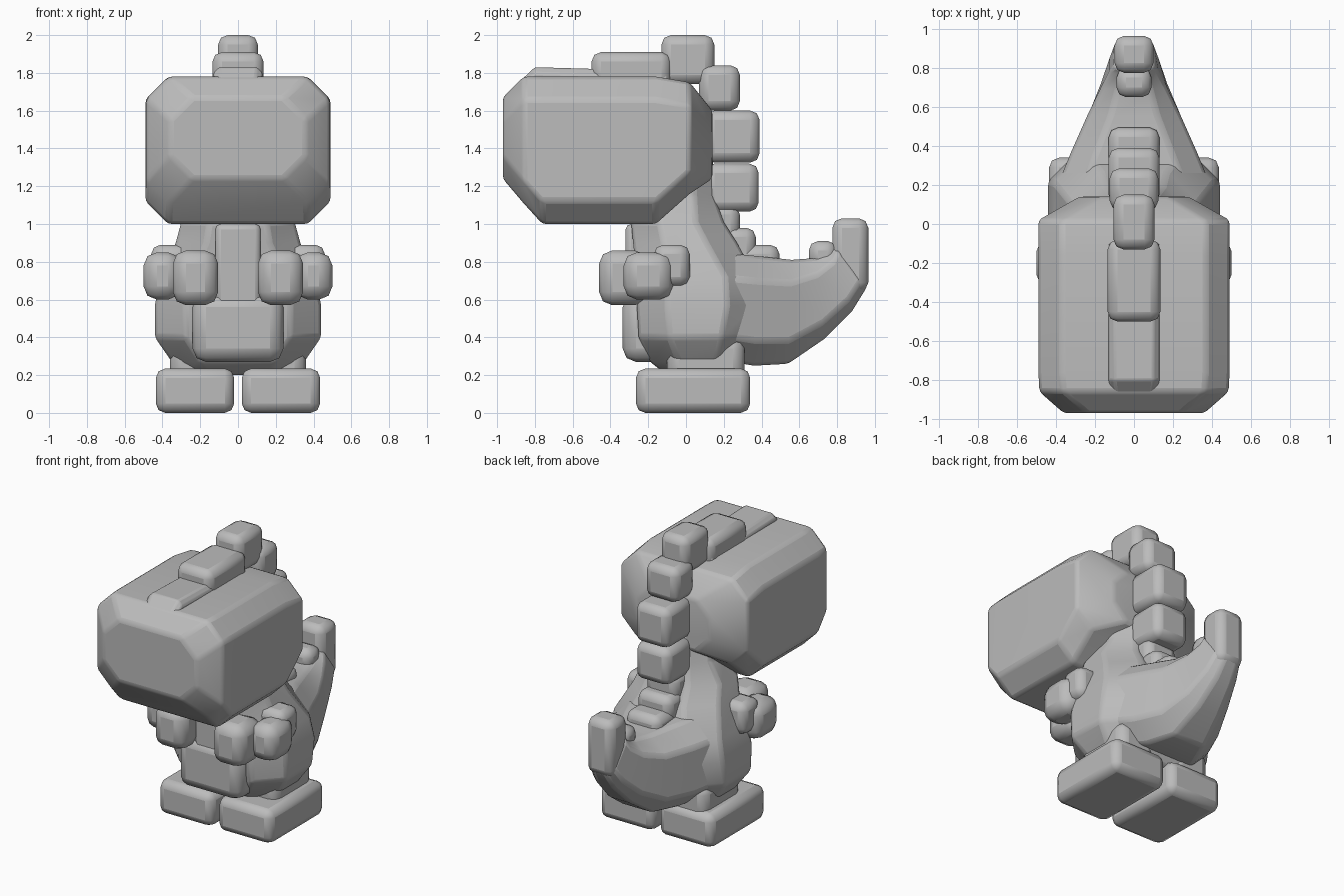
import bpy, bmesh, math
from mathutils import Vector

cube = bpy.data.objects.get("Cube")
if cube:
    bpy.data.objects.remove(cube, do_unlink=True)

grey = bpy.data.materials.new("plain grey")
grey.use_nodes = True
colour = (0.5, 0.5, 0.5, 1)
grey.diffuse_color = colour
grey.node_tree.nodes["Principled BSDF"].inputs["Base Color"].default_value = colour


def finish(name, bm, bevel, segments=2):
    bmesh.ops.recalc_face_normals(bm, faces=bm.faces)
    mesh = bpy.data.meshes.new(name)
    bm.to_mesh(mesh)
    bm.free()
    obj = bpy.data.objects.new(name, mesh)
    bpy.context.collection.objects.link(obj)
    mesh.materials.append(grey)
    mod = obj.modifiers.new("soft edges", "BEVEL")
    mod.width = bevel
    mod.segments = segments
    mod.limit_method = "ANGLE"
    mod.angle_limit = math.radians(25)
    bpy.ops.object.select_all(action="DESELECT")
    obj.select_set(True)
    bpy.context.view_layer.objects.active = obj
    bpy.ops.object.shade_smooth_by_angle(angle=math.radians(30))
    return obj


def block(name, x, y, z, bevel=0.05):
    """Rounded box from (min, max) ranges."""
    bm = bmesh.new()
    bmesh.ops.create_cube(bm, size=1)
    for v in bm.verts:
        v.co = [(r[0] + r[1]) / 2 + c * (r[1] - r[0]) for c, r in zip(v.co, (x, y, z))]
    return finish(name, bm, bevel)


def pair(name, x, y, z, bevel=0.05):
    block("left_" + name, x, y, z, bevel)
    block("right_" + name, (-x[1], -x[0]), y, z, bevel)


def loft(name, sections, cut, bevel=0.02):
    """Skin chamfered sections; each has two (y, z) ends and a half width."""
    bm = bmesh.new()
    rings = []
    for a, b, w in sections:
        a, b = Vector((0, *a)), Vector((0, *b))
        c = min(cut, w * 0.5, (b - a).length * 0.3)
        d = (b - a).normalized() * c
        pts = [(w - c, a), (w, a + d), (w, b - d), (w - c, b)]
        pts += [(-px, p) for px, p in reversed(pts)]
        rings.append([bm.verts.new(p + Vector((px, 0, 0))) for px, p in pts])
    n = len(rings[0])
    for r, s in zip(rings, rings[1:]):
        for i in range(n):
            j = (i + 1) % n
            bm.faces.new((r[i], r[j], s[j], s[i]))
    bm.faces.new(rings[0])
    bm.faces.new(rings[-1])
    return finish(name, bm, bevel)


# Head, skinned from snout to nape
loft("head", [
    ((-0.97, 1.67), (-0.97, 1.24), 0.36),
    ((-0.86, 1.78), (-0.86, 1.11), 0.485),
    ((-0.76, 1.78), (-0.76, 1.0), 0.49),
    ((-0.16, 1.78), (-0.16, 1.0), 0.49),
    ((0.02, 1.75), (0.02, 1.16), 0.49),
    ((0.14, 1.6), (0.14, 1.24), 0.28)], 0.12)

# Ridge along the top of the snout
loft("snout_ridge", [
    ((-0.95, 1.69), (-0.95, 1.5), 0.11),
    ((-0.8, 1.83), (-0.8, 1.5), 0.13),
    ((-0.1, 1.81), (-0.1, 1.5), 0.13)], 0.03, 0.01)

# Torso and neck, skinned from bottom to top
loft("body", [
    ((-0.1, 0.2), (0.28, 0.2), 0.28),
    ((-0.19, 0.27), (0.31, 0.27), 0.35),
    ((-0.25, 0.4), (0.35, 0.4), 0.44),
    ((-0.26, 0.57), (0.38, 0.57), 0.44),
    ((-0.26, 0.72), (0.37, 0.72), 0.41),
    ((-0.28, 0.9), (0.27, 0.9), 0.33),
    ((-0.29, 1.01), (0.2, 1.01), 0.3),
    ((-0.2, 1.15), (0.15, 1.15), 0.22),
    ((-0.2, 1.6), (0.13, 1.6), 0.2)], 0.16)
block("belly", (-0.24, 0.24), (-0.335, 0), (0.27, 0.63), 0.07)
block("chest", (-0.12, 0.12), (-0.32, 0), (0.5, 1.0), 0.03)

# Tail sweeping back and up
loft("tail", [
    ((0.18, 0.85), (0.18, 0.28), 0.4),
    ((0.38, 0.83), (0.36, 0.25), 0.32),
    ((0.56, 0.81), (0.54, 0.26), 0.24),
    ((0.69, 0.82), (0.73, 0.39), 0.17),
    ((0.76, 0.86), (0.88, 0.54), 0.125),
    ((0.78, 0.9), (0.96, 0.67), 0.1)], 0.13)
block("tail_tip", (-0.1, 0.1), (0.775, 0.965), (0.64, 1.03))

# Crest blocks running from the head down to the tail
crest = [
    (0.135, (-0.5, -0.08), (1.7, 1.91)),
    (0.105, (-0.13, 0.15), (1.74, 2.0)),
    (0.125, (0.07, 0.285), (1.6, 1.84)),
    (0.13, (0.1, 0.39), (1.325, 1.6)),
    (0.13, (0.1, 0.385), (1.065, 1.32)),
    (0.12, (0.05, 0.285), (0.9, 1.1)),
    (0.13, (0.15, 0.37), (0.78, 0.98)),
    (0.13, (0.25, 0.495), (0.7, 0.89)),
    (0.09, (0.65, 0.8), (0.76, 0.91))]
for i, (w, y, z) in enumerate(crest):
    block(f"crest_block_{i + 1}", (-w, w), y, z)

# Arms, legs and feet
pair("shoulder", (0.24, 0.46), (-0.17, 0.02), (0.67, 0.89))
pair("forearm", (0.3, 0.5), (-0.33, -0.07), (0.6, 0.85), 0.07)
pair("hand", (0.105, 0.345), (-0.46, -0.2), (0.57, 0.86), 0.07)
pair("leg", (0.08, 0.36), (-0.1, 0.31), (0.12, 0.4), 0.06)
pair("foot", (0.02, 0.435), (-0.265, 0.34), (0.0, 0.235))
